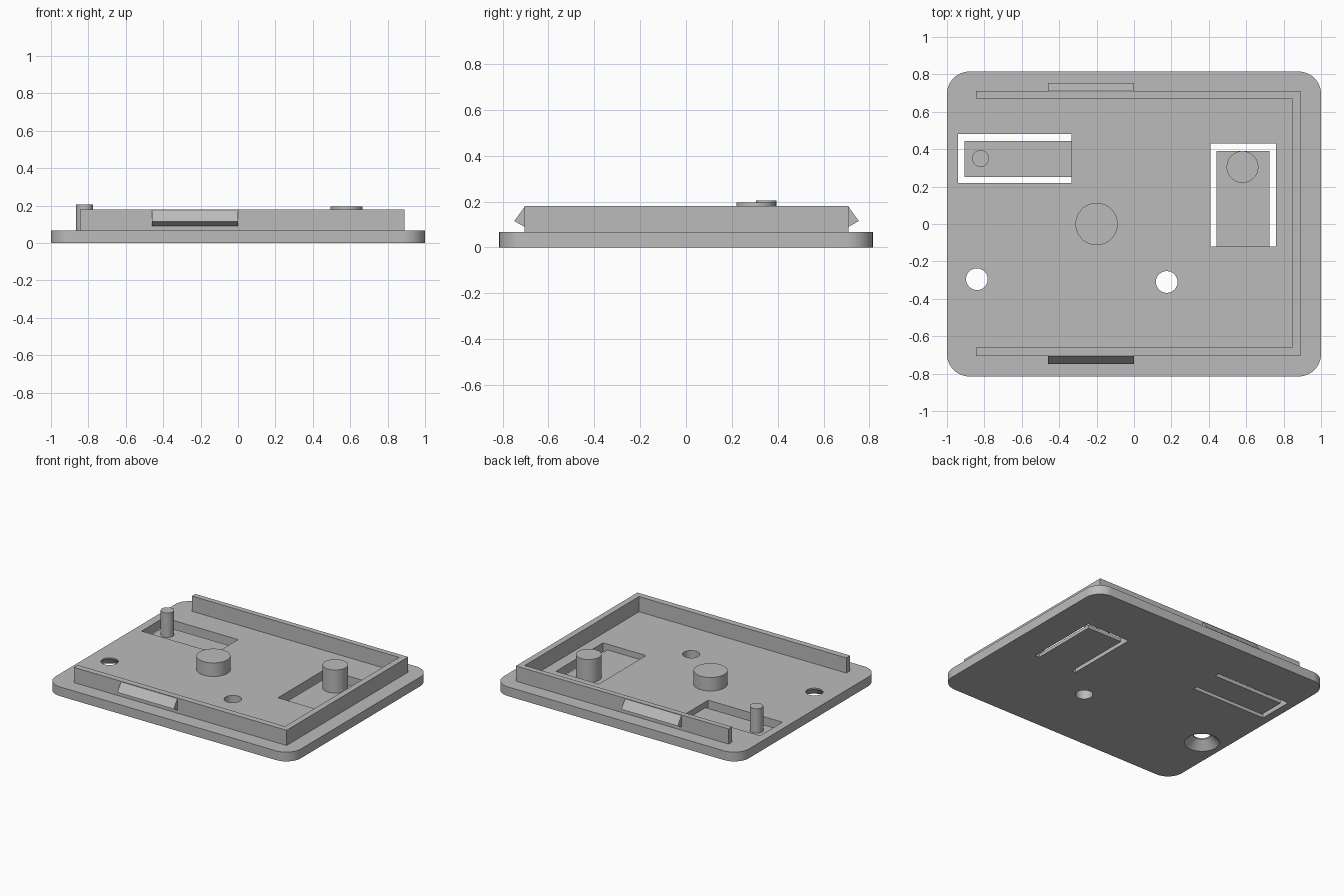
import bpy, bmesh, math

old = bpy.data.objects.get("Cube")
if old:
    bpy.data.objects.remove(old, do_unlink=True)

grey = bpy.data.materials.new("plain grey")
grey.use_nodes = True
COLOUR = (0.5, 0.5, 0.5, 1)
grey.diffuse_color = COLOUR
grey.node_tree.nodes["Principled BSDF"].inputs["Base Color"].default_value = COLOUR

PLATE = 0.068      # plate thickness
TAB = 0.025        # thickness of the spring tabs
WALL = 0.18        # top of the rim


def finish(name, bm):
    bmesh.ops.recalc_face_normals(bm, faces=bm.faces)
    mesh = bpy.data.meshes.new(name)
    bm.to_mesh(mesh)
    bm.free()
    obj = bpy.data.objects.new(name, mesh)
    bpy.context.collection.objects.link(obj)
    mesh.materials.append(grey)
    return obj


def prism(name, outline, offset, low, direction=(0, 0, 1)):
    """Extrude an outline given as 3D points made by low(point)."""
    bm = bmesh.new()
    face = bm.faces.new([bm.verts.new(low(p)) for p in outline])
    new = bmesh.ops.extrude_face_region(bm, geom=[face])["geom"]
    verts = [v for v in new if isinstance(v, bmesh.types.BMVert)]
    bmesh.ops.translate(bm, verts=verts, vec=[d * offset for d in direction])
    return finish(name, bm)


def slab(name, outline, z0, z1):
    return prism(name, outline, z1 - z0, lambda p: (p[0], p[1], z0))


def cone(name, x, y, r0, r1, z0, z1):
    bm = bmesh.new()
    bmesh.ops.create_cone(bm, cap_ends=True, segments=64, radius1=r0,
                          radius2=r1, depth=z1 - z0)
    bmesh.ops.translate(bm, verts=bm.verts, vec=(x, y, (z0 + z1) / 2))
    return finish(name, bm)


def smooth(obj):
    bpy.ops.object.select_all(action='DESELECT')
    obj.select_set(True)
    bpy.context.view_layer.objects.active = obj
    bpy.ops.object.shade_smooth_by_angle(angle=math.radians(30))


def cut(obj, cutter):
    cutter.hide_render = True
    mod = obj.modifiers.new("cut", 'BOOLEAN')
    mod.operation, mod.solver, mod.object = 'DIFFERENCE', 'EXACT', cutter
    bpy.context.view_layer.objects.active = obj
    bpy.ops.object.modifier_apply(modifier=mod.name)
    bpy.data.objects.remove(cutter, do_unlink=True)


# Base plate with rounded corners
R, HX, HY = 0.12, 1.0, 0.815
outline = []
for i, (sx, sy) in enumerate([(1, 1), (-1, 1), (-1, -1), (1, -1)]):
    for k in range(13):
        a = math.pi / 2 * (i + k / 12)
        outline.append((sx * (HX - R) + R * math.cos(a),
                        sy * (HY - R) + R * math.sin(a)))
plate = slab("base_plate", outline, 0, PLATE)

# Spring tabs: thinned pocket, then a U-shaped slot right through
left_u = [(-0.335, 0.22), (-0.94, 0.22), (-0.94, 0.48), (-0.335, 0.48),
          (-0.335, 0.445), (-0.905, 0.445), (-0.905, 0.25), (-0.335, 0.25)]
right_u = [(0.41, -0.12), (0.41, 0.43), (0.76, 0.43), (0.76, -0.12),
           (0.725, -0.12), (0.725, 0.39), (0.44, 0.39), (0.44, -0.12)]
for u in (left_u, right_u):
    cut(plate, slab("pocket_cutter", u[:4], TAB, 0.1))
    cut(plate, slab("slot_cutter", u, -0.1, 0.09))

# Screw holes, one countersunk from below
HOLE = 0.058
for x, y in ((-0.84, -0.295), (0.175, -0.31)):
    cut(plate, cone("hole_cutter", x, y, HOLE, HOLE, -0.1, 0.2))
cut(plate, cone("countersink_cutter", -0.84, -0.295, 0.127, HOLE - 0.001, -0.01, 0.059))
smooth(plate)

# Three-sided rim
rim = [(-0.845, -0.705), (0.89, -0.705), (0.89, 0.71), (-0.845, 0.71),
       (-0.845, 0.67), (0.845, 0.67), (0.845, -0.66), (-0.845, -0.66)]
slab("rim_wall", rim, PLATE, WALL)

# Snap clips on the front and back of the rim
for name, side, wall_y in (("front_clip", -1, 0.705), ("back_clip", 1, 0.71)):
    wedge = [(0, 0.09), (0.044, 0.115), (0, 0.176)]
    prism(name, wedge, 0.46,
          lambda p: (-0.46, side * (wall_y + p[0]), p[1]), (1, 0, 0))

# Buttons on the tabs and the centre boss
for name, x, y, r, z0, z1 in (("left_button_post", -0.82, 0.35, 0.045, TAB, 0.205),
                              ("right_button_post", 0.58, 0.305, 0.085, TAB, 0.195),
                              ("centre_boss", -0.2, 0, 0.113, PLATE, 0.168)):
    smooth(cone(name, x, y, r, r, z0, z1))
